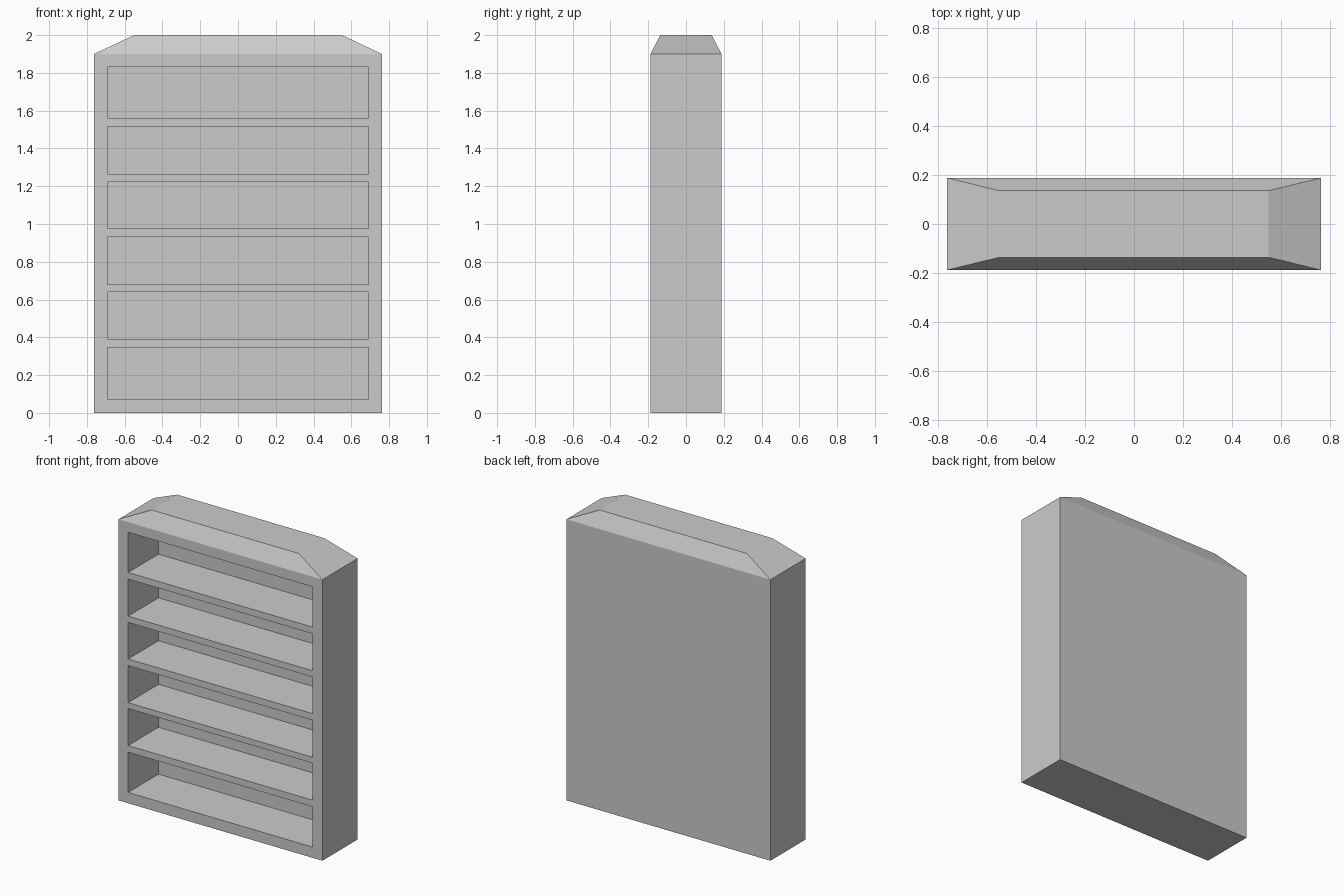
import bpy
import bmesh
from mathutils import Vector

if "Cube" in bpy.data.objects:
    bpy.data.objects.remove(bpy.data.objects["Cube"])

HALF_W, HALF_D, BODY_TOP, TOP = 0.763, 0.188, 1.90, 2.0
CAP_W, CAP_D = 0.55, 0.136
OPEN_W, RECESS = 0.69, 0.324
OPENINGS = [(0.073, 0.345), (0.39, 0.64), (0.68, 0.93),
            (0.975, 1.222), (1.265, 1.515), (1.56, 1.832)]

bm = bmesh.new()

# Cabinet body
bmesh.ops.create_cube(bm, size=1)
for v in bm.verts:
    v.co = Vector((v.co.x * 2 * HALF_W, v.co.y * 2 * HALF_D, (v.co.z + 0.5) * BODY_TOP))

# Bevelled cap: the top face is raised and drawn in
bm.normal_update()
top = max(bm.faces, key=lambda f: f.calc_center_median().z)
top = bmesh.ops.extrude_discrete_faces(bm, faces=[top])["faces"][0]
for v in top.verts:
    v.co = Vector((v.co.x * CAP_W / HALF_W, v.co.y * CAP_D / HALF_D, TOP))


def front_faces():
    return [f for f in bm.faces if abs(f.calc_center_median().y + HALF_D) < 1e-4]


def cut_front(point, normal):
    faces = front_faces()
    geom = faces + list({e for f in faces for e in f.edges}) + list({v for f in faces for v in f.verts})
    bmesh.ops.bisect_plane(bm, geom=geom, plane_co=point, plane_no=normal)


# Outline the shelf openings on the front
for x in (-OPEN_W, OPEN_W):
    cut_front((x, 0, 0), (1, 0, 0))
for opening in OPENINGS:
    for z in opening:
        cut_front((0, 0, z), (0, 0, 1))


def is_opening(face):
    c = face.calc_center_median()
    return abs(c.x) < OPEN_W and any(lo < c.z < hi for lo, hi in OPENINGS)


# Push the openings back to leave shelves between them
holes = [f for f in front_faces() if is_opening(f)]
for face in bmesh.ops.extrude_discrete_faces(bm, faces=holes)["faces"]:
    for v in face.verts:
        v.co.y += RECESS

bmesh.ops.recalc_face_normals(bm, faces=bm.faces[:])
mesh = bpy.data.meshes.new("bookcase")
bm.to_mesh(mesh)
bm.free()
bpy.context.collection.objects.link(bpy.data.objects.new("bookcase", mesh))
